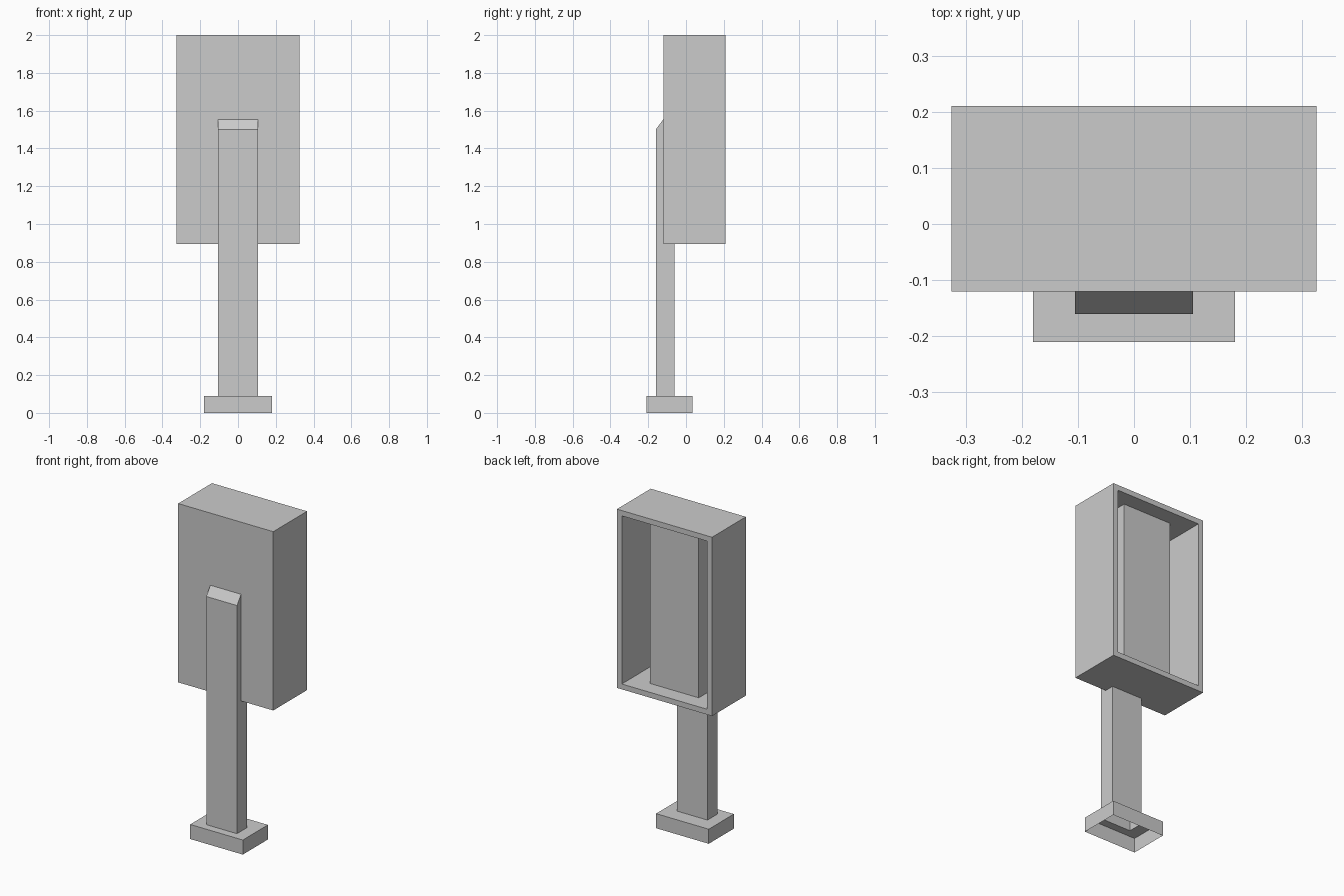
import bpy
import bmesh

if "Cube" in bpy.data.objects:
    bpy.data.objects.remove(bpy.data.objects["Cube"])


def loft(name, rings, cap_start, cap_end):
    """Skin a row of four-cornered rings into one flat-faced mesh."""
    bm = bmesh.new()
    loops = [[bm.verts.new(p) for p in ring] for ring in rings]
    for a, b in zip(loops, loops[1:]):
        for i in range(4):
            j = (i + 1) % 4
            bm.faces.new((a[i], a[j], b[j], b[i]))
    if cap_start:
        bm.faces.new(loops[0][::-1])
    if cap_end:
        bm.faces.new(loops[-1])
    bmesh.ops.recalc_face_normals(bm, faces=bm.faces)
    mesh = bpy.data.meshes.new(name)
    bm.to_mesh(mesh)
    bm.free()
    obj = bpy.data.objects.new(name, mesh)
    bpy.context.collection.objects.link(obj)
    return obj


def flat_ring(half_x, y0, y1, z_front, z_back=None):
    """Rectangle seen from above; it slopes when z_back differs."""
    zb = z_front if z_back is None else z_back
    return [(-half_x, y0, z_front), (half_x, y0, z_front),
            (half_x, y1, zb), (-half_x, y1, zb)]


def upright_ring(half_x, z0, z1, y):
    """Rectangle seen from the front."""
    return [(-half_x, y, z0), (half_x, y, z0), (half_x, y, z1), (-half_x, y, z1)]


# Hollow open-bottomed foot with the post rising from it, sloped at the top
loft("foot_and_post", [
    flat_ring(0.18, -0.21, 0.035, 0.0),
    flat_ring(0.18, -0.21, 0.035, 0.09),
    flat_ring(0.105, -0.16, -0.06, 0.09),
    flat_ring(0.105, -0.16, -0.06, 1.50, 1.635),
], False, True)

# Housing, closed at the front and hollowed from the back
X, Z0, Z1, RIM = 0.325, 0.895, 2.0, 0.033
loft("housing", [
    upright_ring(X, Z0, Z1, -0.12),
    upright_ring(X, Z0, Z1, 0.21),
    upright_ring(X - RIM, Z0 + RIM, Z1 - RIM, 0.21),
    upright_ring(X - RIM, Z0 + RIM, Z1 - RIM, -0.09),
], True, True)

# Tall block inside the housing, from floor to ceiling
loft("inner_block", [
    upright_ring(0.166, Z0 + RIM, Z1 - RIM, -0.09),
    upright_ring(0.166, Z0 + RIM, Z1 - RIM, 0.113),
], True, True)
